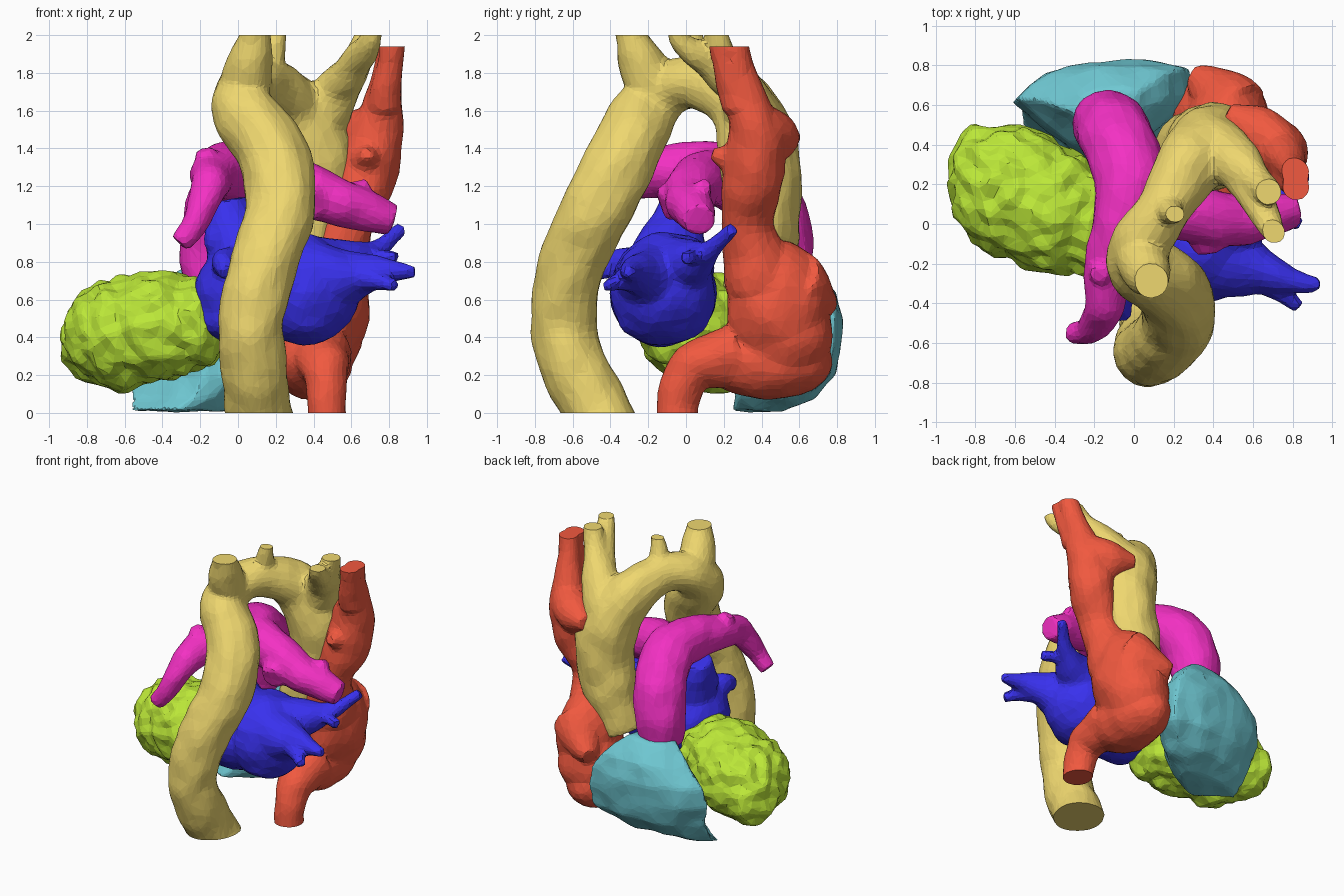
import bpy, bmesh, math
from mathutils import Vector, Matrix


def spline(pts, n=5):
    # Catmull-Rom through (x, y, z, radius) points
    p = [Vector(q) for q in pts]
    p = [p[0] * 2 - p[1]] + p + [p[-1] * 2 - p[-2]]
    out = []
    for i in range(1, len(p) - 2):
        a, b, c, d = p[i - 1:i + 3]
        for k in range(n):
            t = k / n
            out.append(0.5 * (2 * b + (c - a) * t + (2 * a - 5 * b + 4 * c - d) * t * t
                              + (3 * b - a - 3 * c + d) * t ** 3))
    return out + [p[-2]]


def loft(bm, rings):
    vs = [[bm.verts.new(c) for c in r] for r in rings]
    n = len(vs[0])
    for a, b in zip(vs, vs[1:]):
        for i in range(n):
            bm.faces.new((a[i], a[(i + 1) % n], b[(i + 1) % n], b[i]))
    bm.faces.new(vs[0][::-1])
    bm.faces.new(vs[-1])


def tube(bm, pts, sides=16):
    path = spline(pts)
    pos = [Vector(q[:3]) for q in path]
    side, rings = None, []
    for i, c in enumerate(pos):
        t = (pos[min(i + 1, len(pos) - 1)] - pos[max(i - 1, 0)]).normalized()
        side = side or t.orthogonal()
        side = (side - t * side.dot(t)).normalized()
        up = t.cross(side)
        r = path[i][3]
        rings.append([c + r * (side * math.cos(a) + up * math.sin(a))
                      for a in (math.tau * k / sides for k in range(sides))])
    loft(bm, rings)


def blob(bm, loc, size, turn=0, tilt=0):
    m = (Matrix.Translation(loc) @ Matrix.Rotation(math.radians(turn), 4, 'Z')
         @ Matrix.Rotation(math.radians(tilt), 4, 'Y') @ Matrix.Diagonal((*size, 1)))
    bmesh.ops.create_icosphere(bm, subdivisions=3, radius=1, matrix=m)


def organ(name, color, tubes=(), blobs=(), lofts=(), top=2.0, rough=0.02, grain=0.15):
    bm = bmesh.new()
    for t in tubes:
        tube(bm, t)
    for b in blobs:
        blob(bm, *b)
    for rings in lofts:
        loft(bm, rings)
    bmesh.ops.recalc_face_normals(bm, faces=bm.faces)
    me = bpy.data.meshes.new(name)
    bm.to_mesh(me)
    bm.free()
    ob = bpy.data.objects.new(name, me)
    bpy.context.collection.objects.link(ob)
    # fuse the pieces, soften, roughen, then reduce to facets
    m = ob.modifiers.new("fuse", 'REMESH')
    m.mode, m.voxel_size = 'VOXEL', 0.018
    m = ob.modifiers.new("soften", 'SMOOTH')
    m.factor, m.iterations = 0.5, 6
    tex = bpy.data.textures.new(name + "_grain", 'CLOUDS')
    tex.noise_scale, tex.noise_depth = grain, 0
    m = ob.modifiers.new("roughen", 'DISPLACE')
    m.texture, m.strength, m.mid_level = tex, rough, 0.5
    m = ob.modifiers.new("facet", 'DECIMATE')
    m.ratio = 0.12
    ev = ob.evaluated_get(bpy.context.evaluated_depsgraph_get())
    done = bpy.data.meshes.new_from_object(ev)
    ob.modifiers.clear()
    # flat cuts at the base and top
    bm = bmesh.new()
    bm.from_mesh(done)
    for z, n in ((0, -1), (top, 1)):
        cut = bmesh.ops.bisect_plane(bm, geom=bm.verts[:] + bm.edges[:] + bm.faces[:],
                                     plane_co=(0, 0, z), plane_no=(0, 0, n), clear_outer=True)
        edges = [e for e in cut['geom_cut'] if isinstance(e, bmesh.types.BMEdge)]
        if edges:
            bmesh.ops.holes_fill(bm, edges=edges, sides=0)
    for f in bm.faces:
        f.smooth = False
    bm.to_mesh(done)
    bm.free()
    ob.data = done
    mat = bpy.data.materials.new(name + "_colour")
    mat.diffuse_color = (*color, 1)
    done.materials.clear()
    done.materials.append(mat)


# aorta: descending part, arch, ascending part and neck branches
organ("aorta", (0.86, 0.68, 0.16), [
    [(0.14, -0.42, -0.1, .18), (0.11, -0.475, 0.02, .18), (0.08, -0.61, 0.27, .175), (0.07, -0.65, 0.5, .175),
     (0.14, -0.60, 0.8, .18), (0.23, -0.465, 1.1, .19), (0.18, -0.32, 1.38, .19),
     (0.03, -0.21, 1.6, .17), (0.05, -0.08, 1.72, .15), (0.16, 0.09, 1.74, .14),
     (0.28, 0.30, 1.62, .18), (0.39, 0.38, 1.4, .215), (0.41, 0.40, 1.2, .21),
     (0.36, 0.40, 0.95, .2), (0.27, 0.37, 0.65, .18)],
    [(0.03, -0.14, 1.68, .15), (0.06, -0.23, 1.84, .125), (0.09, -0.29, 2.0, .088), (0.10, -0.30, 2.08, .085)],
    [(0.17, 0.1, 1.78, .09), (0.19, 0.06, 1.9, .06), (0.23, 0.05, 2.08, .04)],
    [(0.40, 0.38, 1.52, .17), (0.52, 0.30, 1.70, .13), (0.63, 0.20, 1.86, .085), (0.70, 0.14, 2.08, .05)],
    [(0.52, 0.28, 1.70, .1), (0.62, 0.12, 1.85, .085), (0.70, -0.03, 1.97, .062), (0.72, -0.05, 2.1, .06)],
])

# pulmonary artery: trunk with left and right branches
organ("pulmonary_artery", (0.9, 0.03, 0.55), [
    [(-0.15, 0.50, 0.68, .15), (-0.13, 0.50, 0.9, .18), (-0.08, 0.42, 1.12, .185), (-0.02, 0.22, 1.25, .18),
     (-0.06, 0.0, 1.28, .155), (-0.13, -0.22, 1.26, .125), (-0.15, -0.42, 1.2, .10),
     (-0.22, -0.53, 1.02, .075), (-0.31, -0.55, 0.90, .055)],
    [(0, 0.14, 1.25, .16), (0.28, 0.06, 1.21, .15), (0.52, 0.02, 1.12, .13), (0.82, 0.07, 1.02, .088)],
    [(0.48, 0.06, 1.14, .09), (0.60, 0.08, 1.17, .06), (0.69, 0.10, 1.21, .04)],
    [(0.35, 0.0, 1.15, .13), (0.38, -0.13, 1.10, .085)],
    [(-0.14, -0.2, 1.25, .1), (-0.18, -0.26, 1.40, .05)],
])

# left atrium and pulmonary veins
organ("left_atrium", (0.04, 0.03, 0.85), [
    [(0.3, -0.15, 0.68, .26), (0.52, -0.20, 0.71, .18), (0.74, -0.27, 0.75, .08), (0.94, -0.31, 0.75, .033)],
    [(0.62, -0.25, 0.72, .1), (0.74, -0.34, 0.70, .05), (0.83, -0.42, 0.67, .033)],
    [(0.4, -0.05, 0.75, .2), (0.62, 0.05, 0.81, .11), (0.75, 0.14, 0.87, .055), (0.87, 0.25, 0.98, .04)],
    [(0.7, 0.05, 0.83, .05), (0.84, 0.0, 0.82, .035)],
    [(0.05, -0.1, 0.8, .22), (-0.03, -0.06, 0.96, .16), (-0.07, -0.03, 1.11, .11)],
    [(-0.05, -0.1, 0.9, .12), (-0.17, -0.15, 0.92, .045)],
    [(0, -0.25, 0.75, .13), (-0.08, -0.37, 0.8, .07), (-0.05, -0.47, 0.74, .045)],
], [((0.08, -0.12, 0.63), (.32, .29, .28)), ((0.35, -0.12, 0.64), (.29, .28, .28), 0, -12),
    ((0.36, -0.12, 0.50), (.21, .24, .14)), ((-0.02, -0.12, 0.50), (.20, .24, .13)),
    ((0.30, -0.10, 0.76), (.25, .26, .20))])

# right atrium with upper and lower veins and the ear-like pouch
organ("right_atrium", (0.88, 0.1, 0.05), [
    [(0.83, 0.17, 2.02, .06), (0.805, 0.20, 1.85, .07), (0.77, 0.29, 1.63, .10)],
    [(0.83, 0.26, 2.02, .06), (0.80, 0.28, 1.85, .075), (0.76, 0.33, 1.63, .11), (0.72, 0.37, 1.42, .155),
     (0.66, 0.35, 1.2, .16), (0.57, 0.32, 0.98, .14), (0.50, 0.40, 0.7, .2)],
    [(0.72, 0.38, 1.5, .14), (0.60, 0.48, 1.46, .13), (0.46, 0.56, 1.46, .06)],
    [(0.47, -0.05, -0.08, .11), (0.47, -0.04, 0.08, .11), (0.46, 0.04, 0.24, .13), (0.43, 0.25, 0.3, .17)],
    [(0.52, 0.56, 0.70, .18), (0.42, 0.66, 0.62, .14), (0.29, 0.75, 0.56, .06)],
    [(0.68, 0.25, 1.34, .09), (0.68, 0.13, 1.37, .035)],
], [((0.48, 0.48, 0.58), (.22, .27, .34)), ((0.39, 0.43, 0.27), (.22, .35, .20)),
    ((0.43, 0.52, 0.42), (.23, .26, .26))], top=1.94)

# left ventricle: wrinkled muscle mass
organ("left_ventricle", (0.5, 0.8, 0.04), (), [
    ((-0.60, 0.16, 0.42), (.33, .34, .30)),
    ((-0.42, 0.07, 0.46), (.36, .32, .29), -20),
    ((-0.22, 0.02, 0.47), (.18, .29, .24)),
    ((-0.76, 0.28, 0.36), (.17, .22, .21))],
    rough=0.05, grain=0.09)

# right ventricle: crescent shell lofted upward
outline = [(0, .62), (.2, .88), (.45, .98), (.75, 1), (1, .93), (1, .65), (.85, .4),
           (.63, .1), (.48, .04), (.33, .2), (.18, .4)]
levels = [(.01, -.57, -.08, .23, .52), (.08, -.57, .13, .23, .68), (.2, -.57, .27, .24, .79),
          (.35, -.63, .28, .27, .82), (.5, -.60, .26, .30, .83), (.63, -.46, .18, .33, .80),
          (.77, -.31, .02, .36, .69)]
organ("right_ventricle", (0.16, 0.58, 0.65), lofts=[[
    [(x0 + u * (x1 - x0), y0 + v * (y1 - y0), z) for u, v in outline]
    for z, x0, x1, y0, y1 in levels]])
